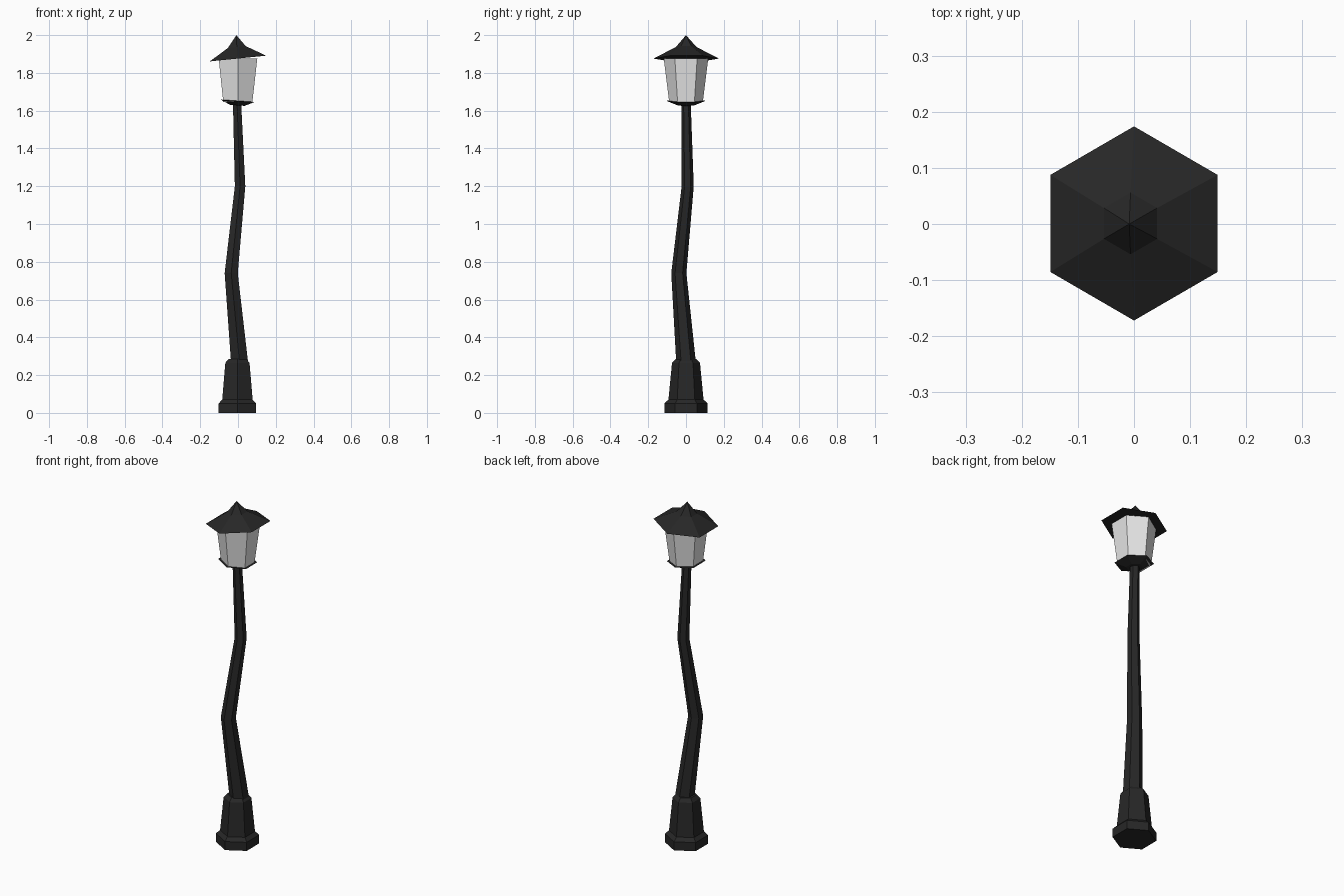
import bpy, bmesh
from math import sin, cos, pi, radians
from mathutils import Matrix, Vector

default = bpy.data.objects.get("Cube")
if default:
    bpy.data.objects.remove(default, do_unlink=True)


def material(name, colour, roughness):
    mat = bpy.data.materials.new(name)
    mat.use_nodes = True
    mat.diffuse_color = colour
    bsdf = mat.node_tree.nodes["Principled BSDF"]
    bsdf.inputs["Base Color"].default_value = colour
    bsdf.inputs["Roughness"].default_value = roughness
    return mat


iron = material("black_iron", (0.02, 0.02, 0.02, 1), 0.8)
glass = material("pale_glass", (0.8, 0.8, 0.8, 1), 0.5)


def hex_loft(name, sections, mat, tilt=0.0, pivot=(0, 0, 0)):
    """Loft hexagons (x, y, z, radius) with corners on the y axis, then tilt about y."""
    bm = bmesh.new()
    rings = []
    for x, y, z, r in sections:
        if r == 0:
            rings.append([bm.verts.new((x, y, z))] * 6)
        else:
            rings.append([bm.verts.new((x + r * sin(i * pi / 3), y + r * cos(i * pi / 3), z))
                          for i in range(6)])
    for low, high in zip(rings, rings[1:]):
        for i in range(6):
            j = (i + 1) % 6
            corners = dict.fromkeys((low[i], low[j], high[j], high[i]))
            bm.faces.new(list(corners))
    for ring in (rings[0], rings[-1]):
        if len(set(ring)) == 6:
            bm.faces.new(ring)
    bmesh.ops.recalc_face_normals(bm, faces=bm.faces)
    bmesh.ops.rotate(bm, verts=bm.verts, cent=Vector(pivot),
                     matrix=Matrix.Rotation(radians(tilt), 3, "Y"))
    mesh = bpy.data.meshes.new(name)
    bm.to_mesh(mesh)
    bm.free()
    mesh.materials.append(mat)
    obj = bpy.data.objects.new(name, mesh)
    bpy.context.collection.objects.link(obj)
    return obj


# Stepped foot
hex_loft("base", [(-0.003, 0, z, r) for z, r in
                  ((0, 0.115), (0.05, 0.115), (0.07, 0.093), (0.265, 0.074), (0.285, 0.055))], iron)

# Crooked, tapering post
hex_loft("post", [(0.008, 0, 0.27, 0.052), (-0.036, -0.038, 0.74, 0.04),
                  (0.011, 0.009, 1.2, 0.032), (-0.005, 0, 1.64, 0.025)], iron)

# Slightly tilted cup under the lantern
hex_loft("lantern_cup", [(-0.002, 0, 1.628, 0.045), (-0.002, 0, 1.652, 0.104)],
         iron, 4, (0, 0, 1.65))

# Flared glass body
hex_loft("lantern_glass", [(-0.001, 0, 1.646, 0.089), (0, 0, 1.877, 0.118)],
         glass, 0)

# Tilted roof with a pointed cap
hex_loft("lantern_roof", [(0, 0.001, 1.876, 0.173), (0, 0.001, 1.937, 0.055),
                          (0.004, 0, 2.0, 0)], iron, -5.8, (0, 0, 1.876))
